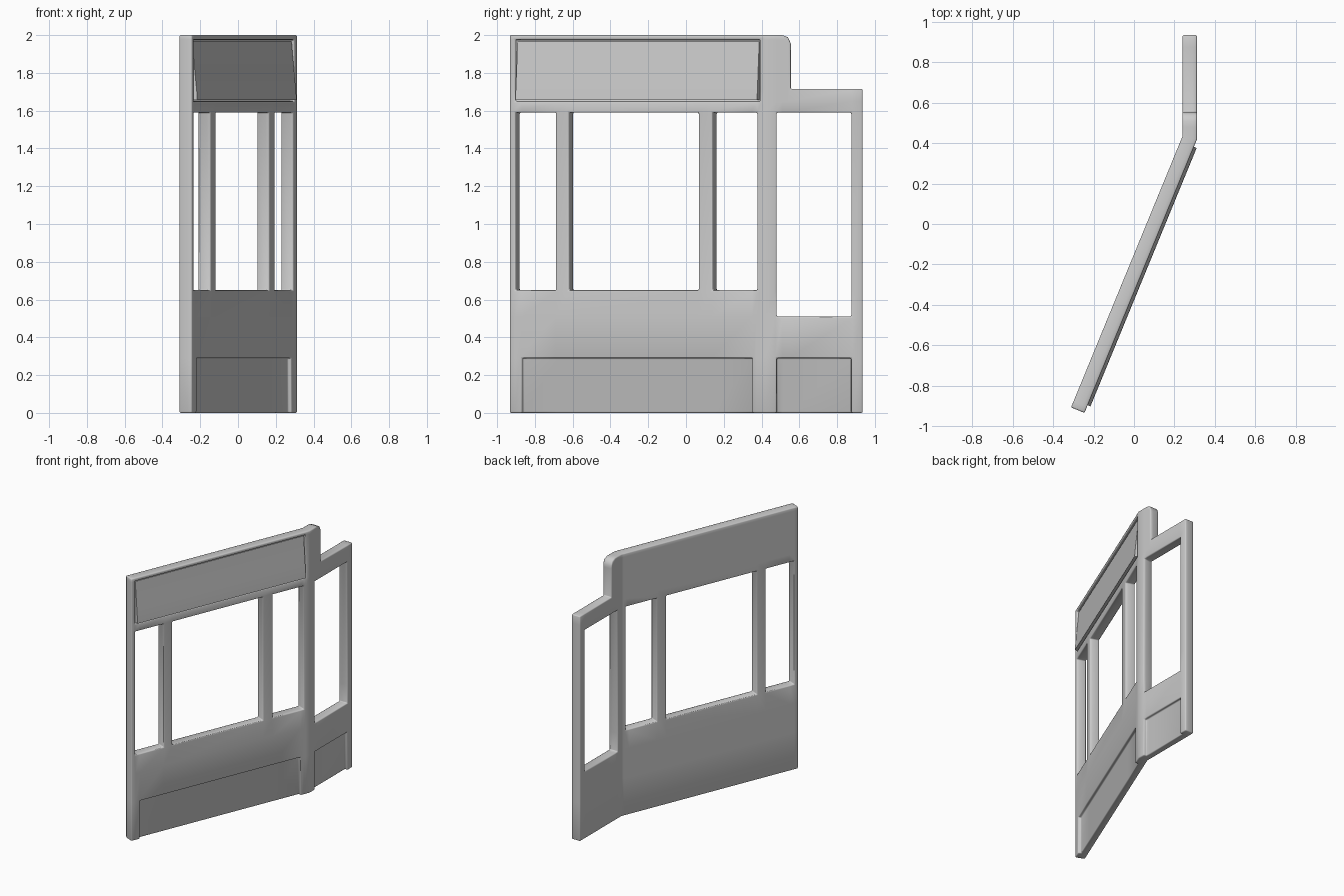
import bpy, bmesh, math
from mathutils import Vector

if "Cube" in bpy.data.objects:
    bpy.data.objects.remove(bpy.data.objects["Cube"])

T, REC = 0.072, 0.022            # wall thickness, recess depth
Y0, BEND, Y1 = -0.935, 0.42, 0.935
X0, X1 = -0.245, 0.312           # outer face at the front end / past the bend
SLOPE = (X1 - X0) / (BEND - Y0)
ANG = math.atan(SLOPE)


def warp(s, d, z):
    """Place a point: s along the outer face (as y), d depth into the wall."""
    if abs(s - BEND) < 1e-6:
        return Vector((X1 - d, s + d * math.tan(ANG / 2), z))
    if s > BEND:
        return Vector((X1 - d, s, z))
    return Vector((X0 + (s - Y0) * SLOPE - d * math.cos(ANG), s + d * math.sin(ANG), z))


def finish(bm, name, bevel):
    bmesh.ops.recalc_face_normals(bm, faces=bm.faces)
    me = bpy.data.meshes.new(name)
    bm.to_mesh(me)
    bm.free()
    ob = bpy.data.objects.new(name, me)
    bpy.context.collection.objects.link(ob)
    bpy.ops.object.select_all(action='DESELECT')
    ob.select_set(True)
    bpy.context.view_layer.objects.active = ob
    if bevel:
        m = ob.modifiers.new("soft_edges", 'BEVEL')
        m.width, m.segments = bevel, 2
        m.limit_method, m.angle_limit = 'ANGLE', math.radians(55)
        bpy.ops.object.modifier_apply(modifier=m.name)
    bpy.ops.object.shade_smooth_by_angle(angle=math.radians(50))
    return ob


# Wall layout as (s0, s1, z0, z1) rectangles
windows = [(-0.905, -0.69, 0.65, 1.59), (-0.622, 0.065, 0.65, 1.59),
           (0.138, 0.375, 0.65, 1.59), (0.48, 0.875, 0.51, 1.59)]
above_side = (0.555, Y1, 1.715, 2.0)
recesses = [(-0.87, 0.35, 0.0, 0.29), (0.48, 0.875, 0.0, 0.29),
            (-0.905, 0.39, 1.65, 1.975)]
rects = windows + recesses + [above_side]
S = sorted({Y0, BEND, Y1, 0.51, 0.54} | {v for r in rects for v in r[:2]})
Z = sorted({0.0, 2.0} | {v for r in rects for v in r[2:]})
D = [0.0, REC, T]


def inside(s, z, r):
    return r[0] < s < r[1] and r[2] < z < r[3]


def solid(i, j, k):
    if not (0 <= i < len(S) - 1 and 0 <= j < 2 and 0 <= k < len(Z) - 1):
        return False
    s, z = (S[i] + S[i + 1]) / 2, (Z[k] + Z[k + 1]) / 2
    if any(inside(s, z, r) for r in windows + [above_side]):
        return False
    return not (j == 0 and any(inside(s, z, r) for r in recesses))


# Wall: skin of all solid cells, with windows and shallow recesses left out
bm = bmesh.new()
verts = {}


def vert(key):
    if key not in verts:
        s, d, z = S[key[0]], D[key[1]], Z[key[2]]
        if s > 0.51 and z > 1.715:      # rounded top corner of the header
            top = 1.955 + math.sqrt(max(0, 0.045 ** 2 - (s - 0.51) ** 2))
            z = 1.715 + (z - 1.715) * (top - 1.715) / 0.285
        verts[key] = bm.verts.new(warp(s, d, z))
    return verts[key]


for i in range(len(S) - 1):
    for j in range(2):
        for k in range(len(Z) - 1):
            if not solid(i, j, k):
                continue
            for axis in range(3):
                for side in (0, 1):
                    n = [i, j, k]
                    n[axis] += 1 if side else -1
                    if solid(*n):
                        continue
                    a, b = [q for q in range(3) if q != axis]
                    quad = []
                    for u, v in ((0, 0), (1, 0), (1, 1), (0, 1)):
                        c = [i, j, k]
                        c[axis] += side
                        c[a] += u
                        c[b] += v
                        quad.append(vert(tuple(c)))
                    bm.faces.new(quad)
finish(bm, "window_wall", 0.007)

# Sign board: gently curved, leaning out at its lower edge
profile = [(0.03, 1.656), (-0.015, 1.656), (-0.012, 1.70), (-0.006, 1.76),
           (0.001, 1.83), (0.008, 1.90), (0.014, 1.967), (0.03, 1.967)]
bm = bmesh.new()
ends = [[bm.verts.new(warp(s, d, z)) for d, z in profile] for s in (-0.897, 0.382)]
for e in ends:
    bm.faces.new(e)
for p in range(len(profile)):
    q = (p + 1) % len(profile)
    bm.faces.new((ends[0][p], ends[0][q], ends[1][q], ends[1][p]))
finish(bm, "sign_board", 0)
